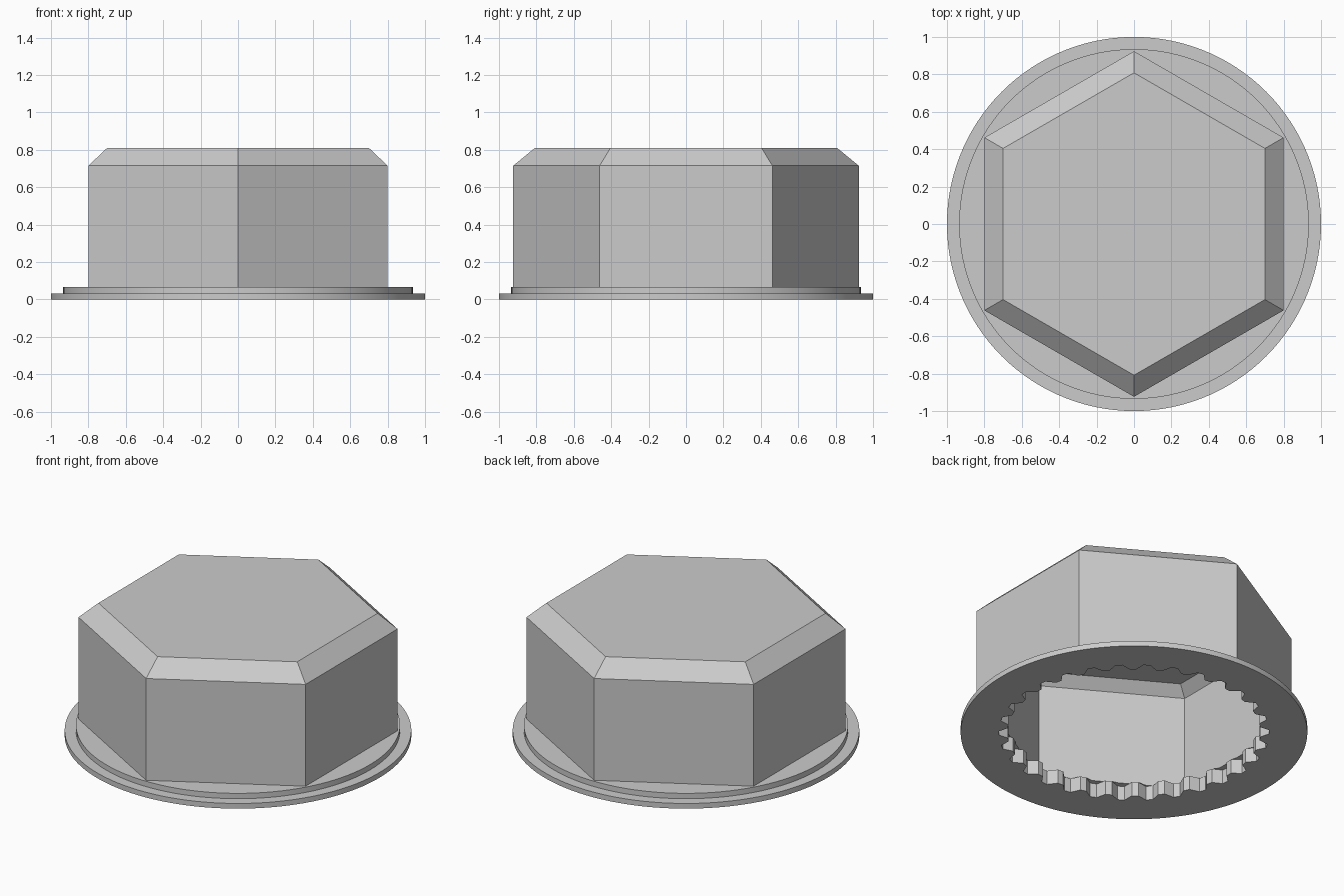
import bpy, bmesh
from math import pi, sin, cos, tau

cube = bpy.data.objects.get("Cube")
if cube:
    bpy.data.objects.remove(cube, do_unlink=True)

TEETH = 30
N = TEETH * 4          # points per loop, a multiple of six so hex corners are exact

grey = bpy.data.materials.new("light grey")
grey.use_nodes = True
grey.diffuse_color = (0.6, 0.6, 0.6, 1)
grey.node_tree.nodes["Principled BSDF"].inputs["Base Color"].default_value = (0.6, 0.6, 0.6, 1)


def circle(radius):
    return lambda i: radius


def hexagon(apothem):
    # radius of a hexagon whose corners point along +y and -y
    return lambda i: apothem / cos((i * tau / N) % (pi / 3) - pi / 6)


def toothed(root, tip):
    return lambda i: root if i % 4 < 2 else tip


def loft(name, sections):
    """Skin a stack of (radius rule, height) loops, capping the last one."""
    bm = bmesh.new()
    loops = []
    for radius, z in sections:
        loops.append([bm.verts.new((radius(i) * cos(pi / 2 + i * tau / N),
                                    radius(i) * sin(pi / 2 + i * tau / N), z))
                      for i in range(N)])
    for a, b in zip(loops, loops[1:]):
        for i in range(N):
            j = (i + 1) % N
            bm.faces.new((a[i], a[j], b[j], b[i]))
    return bm, loops


# Outer skin from the cap top down, round the flange, and up into the cavity
opening = toothed(0.78, 0.73)
bm, loops = loft("cap", [
    (hexagon(0.70), 0.81), (hexagon(0.80), 0.715), (hexagon(0.80), 0.067),
    (circle(0.935), 0.067), (circle(0.935), 0.033),
    (circle(1.0), 0.033), (circle(1.0), 0.0),
    (opening, 0.0), (opening, 0.09),
    (hexagon(0.74), 0.09), (hexagon(0.74), 0.69), (hexagon(0.68), 0.75),
])
for f in bm.faces:
    f.normal_flip()
bm.faces.new(loops[0])                    # top of the cap
bm.faces.new(list(reversed(loops[-1])))   # ceiling of the cavity

mesh = bpy.data.meshes.new("hex_cap")
bm.to_mesh(mesh)
bm.free()
mesh.materials.append(grey)
cap = bpy.data.objects.new("hex_cap", mesh)
bpy.context.collection.objects.link(cap)

# Smooth round rims, crisp hex and tooth edges
bpy.context.view_layer.objects.active = cap
cap.select_set(True)
bpy.ops.object.shade_smooth_by_angle(angle=pi / 9)
